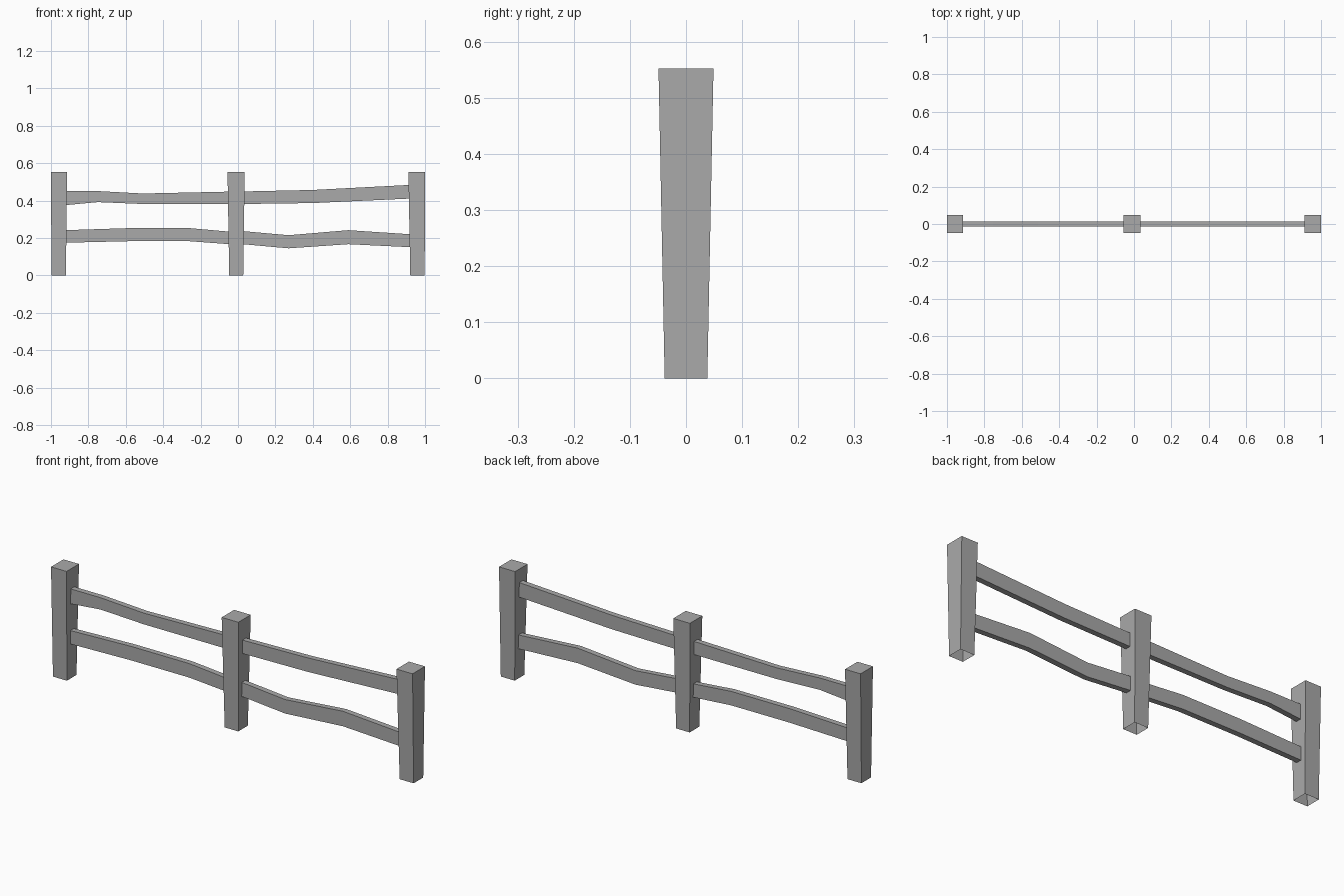
import bpy
import bmesh

if "Cube" in bpy.data.objects:
    bpy.data.objects.remove(bpy.data.objects["Cube"])

grey = bpy.data.materials.new("plain_grey")
grey.use_nodes = True
grey.diffuse_color = (0.4, 0.4, 0.4, 1)
grey.node_tree.nodes["Principled BSDF"].inputs["Base Color"].default_value = (0.4, 0.4, 0.4, 1)

POST_HEIGHT = 0.552
RAIL_HALF = 0.014


def finish(name, bm):
    bmesh.ops.recalc_face_normals(bm, faces=bm.faces)
    mesh = bpy.data.meshes.new(name)
    bm.to_mesh(mesh)
    bm.free()
    mesh.materials.append(grey)
    obj = bpy.data.objects.new(name, mesh)
    bpy.context.collection.objects.link(obj)


def loft(bm, rings):
    """Join four-cornered rings with side faces."""
    rings = [[bm.verts.new(p) for p in ring] for ring in rings]
    for a, b in zip(rings, rings[1:]):
        for i in range(4):
            j = (i + 1) % 4
            bm.faces.new((a[i], a[j], b[j], b[i]))
    return rings


def make_post(name, bottom, top):
    """Tapered square post, open underneath."""
    def ring(span, half, z):
        x0, x1 = span
        return [(x0, -half, z), (x1, -half, z), (x1, half, z), (x0, half, z)]
    bm = bmesh.new()
    rings = loft(bm, [ring(bottom, 0.038, 0), ring(top, 0.049, POST_HEIGHT)])
    bm.faces.new(rings[-1])
    finish(name, bm)


def make_rail(name, profile):
    """Wavy plank through stations of (x, lower z, upper z)."""
    h = RAIL_HALF
    bm = bmesh.new()
    rings = loft(bm, [[(x, -h, lo), (x, h, lo), (x, h, hi), (x, -h, hi)]
                      for x, lo, hi in profile])
    bm.faces.new(rings[0])
    bm.faces.new(rings[-1])
    finish(name, bm)


# Posts
make_post("right_post", (-0.997, -0.92), (-1.0, -0.914))
make_post("middle_post", (-0.047, 0.028), (-0.056, 0.036))
make_post("left_post", (0.921, 0.998), (0.911, 1.0))

# Rails between the posts
make_rail("upper_right_rail", [(-0.922, 0.376, 0.451), (-0.75, 0.392, 0.451),
                               (-0.51, 0.382, 0.438), (-0.048, 0.382, 0.448)])
make_rail("upper_left_rail", [(0.03, 0.382, 0.449), (0.4, 0.387, 0.457),
                              (0.92, 0.411, 0.484)])
make_rail("lower_right_rail", [(-0.924, 0.175, 0.242), (-0.58, 0.183, 0.253),
                               (-0.26, 0.183, 0.253), (-0.045, 0.167, 0.234)])
make_rail("lower_left_rail", [(0.027, 0.167, 0.237), (0.27, 0.145, 0.215),
                              (0.59, 0.167, 0.242), (0.922, 0.151, 0.22)])
